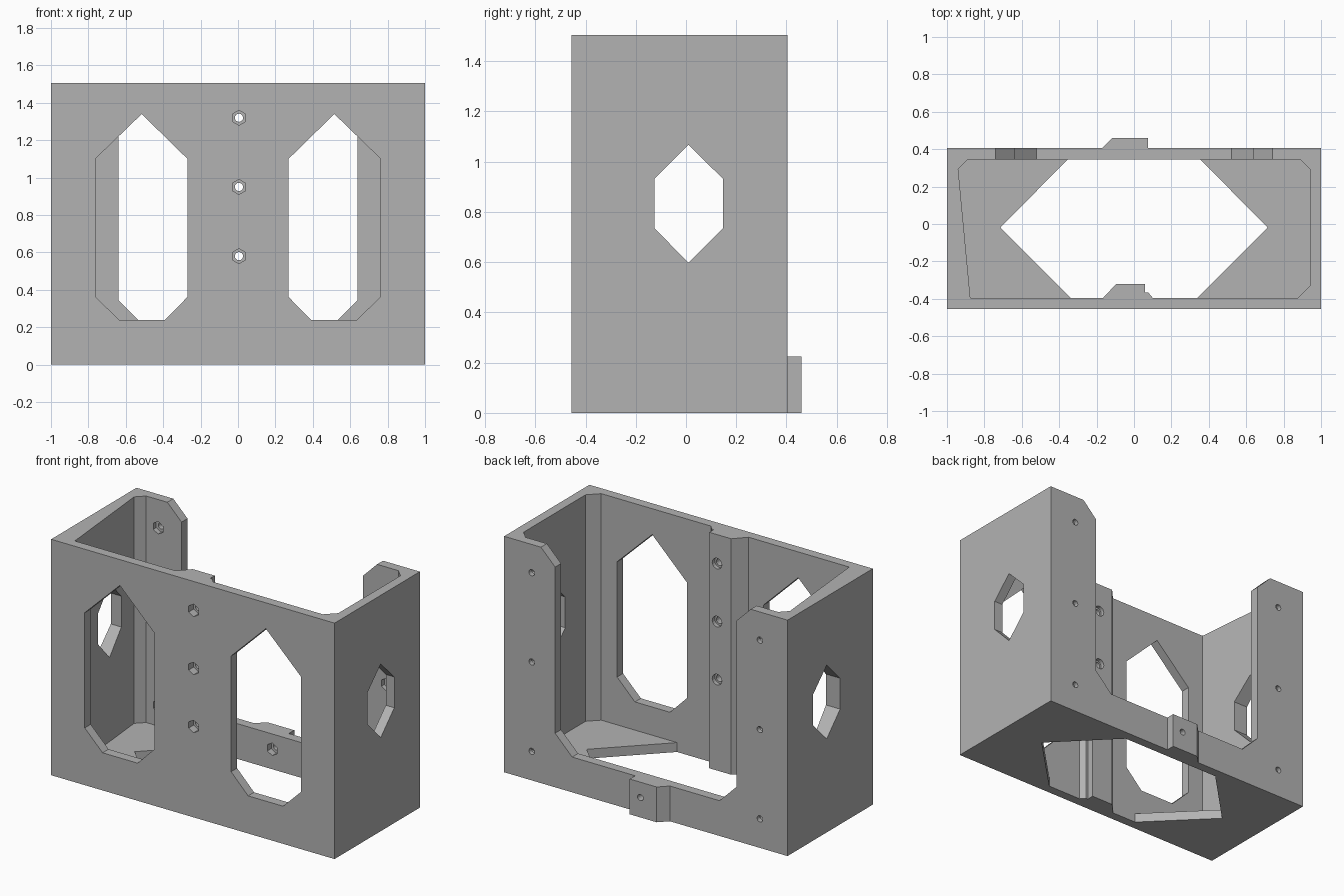
import bpy, bmesh, math
from mathutils import Vector

if "Cube" in bpy.data.objects:
    bpy.data.objects.remove(bpy.data.objects["Cube"])

grey = bpy.data.materials.new("plain grey")
grey.diffuse_color = (0.45, 0.45, 0.45, 1)
grey.use_nodes = True
grey.node_tree.nodes["Principled BSDF"].inputs["Base Color"].default_value = grey.diffuse_color


def prism(name, outline, axis, lo, hi):
    """Extrude a 2D outline along an axis (0 = x, 1 = y, 2 = z) from lo to hi."""
    bm = bmesh.new()

    def point(a, b, t):
        c = [a, b]
        c.insert(axis, t)
        return Vector(c)
    face = bm.faces.new([bm.verts.new(point(a, b, lo)) for a, b in outline])
    ext = bmesh.ops.extrude_face_region(bm, geom=[face])
    verts = [v for v in ext["geom"] if isinstance(v, bmesh.types.BMVert)]
    bmesh.ops.translate(bm, verts=verts, vec=point(0, 0, hi - lo))
    bmesh.ops.recalc_face_normals(bm, faces=bm.faces)
    mesh = bpy.data.meshes.new(name)
    bm.to_mesh(mesh)
    bm.free()
    mesh.materials.append(grey)
    ob = bpy.data.objects.new(name, mesh)
    bpy.context.scene.collection.objects.link(ob)
    return ob


def ring(x, z, r, n):
    turn = math.pi / 2
    return [(x + r * math.cos(turn + i * math.tau / n),
             z + r * math.sin(turn + i * math.tau / n)) for i in range(n)]


def combine(target, tool, operation):
    """Apply one boolean and drop the tool."""
    mod = target.modifiers.new("boolean", 'BOOLEAN')
    mod.operation, mod.solver, mod.object = operation, 'EXACT', tool
    bpy.context.view_layer.update()
    deps = bpy.context.evaluated_depsgraph_get()
    mesh = bpy.data.meshes.new_from_object(target.evaluated_get(deps))
    target.modifiers.clear()
    target.data = mesh
    bpy.data.objects.remove(tool)


def cut(outline, axis, lo, hi):
    combine(case, prism("cutter", outline, axis, lo, hi), 'DIFFERENCE')


H = 1.505

# Outer case
case = prism("case", [(-1, -.455), (1, -.455), (1, .405), (-1, .405)], 2, 0, H)

# Rear locating block on the low back strip
block = prism("rear_block", [(-.17, .405), (-.165, .39), (.075, .39), (.075, .46),
                             (-.115, .46)], 2, 0, .225)
combine(case, block, 'UNION')

# Cavity with chamfered corners, leaving a stepped rib on the front wall
rib = [(-.165, -.395), (-.095, -.32), (.06, -.32), (.06, -.365), (.075, -.365), (.1, -.395)]
cut([(-.875, -.395)] + rib + [(.875, -.395), (.94, -.33), (.94, .295), (.89, .345),
                              (-.89, .345), (-.94, .295)], 2, .06, H + .1)

# Floor opening
cut([(-.34, -.395)] + rib + [(.34, -.395), (.715, -.02), (.355, .345),
                             (-.355, .345), (-.715, -.02)], 2, -.1, .2)

# Back opening between the flanges
cut([(-.52, .225), (.52, .225), (.64, .345), (.64, 1.405), (.84, 1.605),
     (-.84, 1.605), (-.64, 1.405), (-.64, .345)], 1, .3, .6)

for s in (-1, 1):
    # Tall front windows
    cut([(s * x, z) for x, z in [(.515, 1.34), (.763, 1.1), (.763, .365), (.637, .24),
                                 (.39, .24), (.27, .362), (.27, 1.1)]], 1, -.6, -.3)
    # Side windows
    cut([(.01, .597), (.147, .735), (.147, .932), (.01, 1.067),
         (-.125, .932), (-.125, .735)], 0, s * .97 - .1, s * .97 + .1)
    # Flange screw holes with nut recesses inside
    for z in (.185, .755, 1.325):
        cut(ring(s * .805, z, .02, 16), 1, .3, .5)
        cut(ring(s * .805, z, .04, 6), 1, .3, .375)

# Front screw holes: nut recess in front, round recess in the rib
for z in (.58, .95, 1.32):
    cut(ring(.005, z, .022, 16), 1, -.6, -.25)
    cut(ring(.005, z, .04, 6), 1, -.6, -.405)
    cut(ring(.005, z, .034, 16), 1, -.345, -.25)

# Rear block screw hole
cut(ring(.0, .127, .02, 16), 1, .3, .6)
cut(ring(.0, .127, .04, 6), 1, .3, .385)
